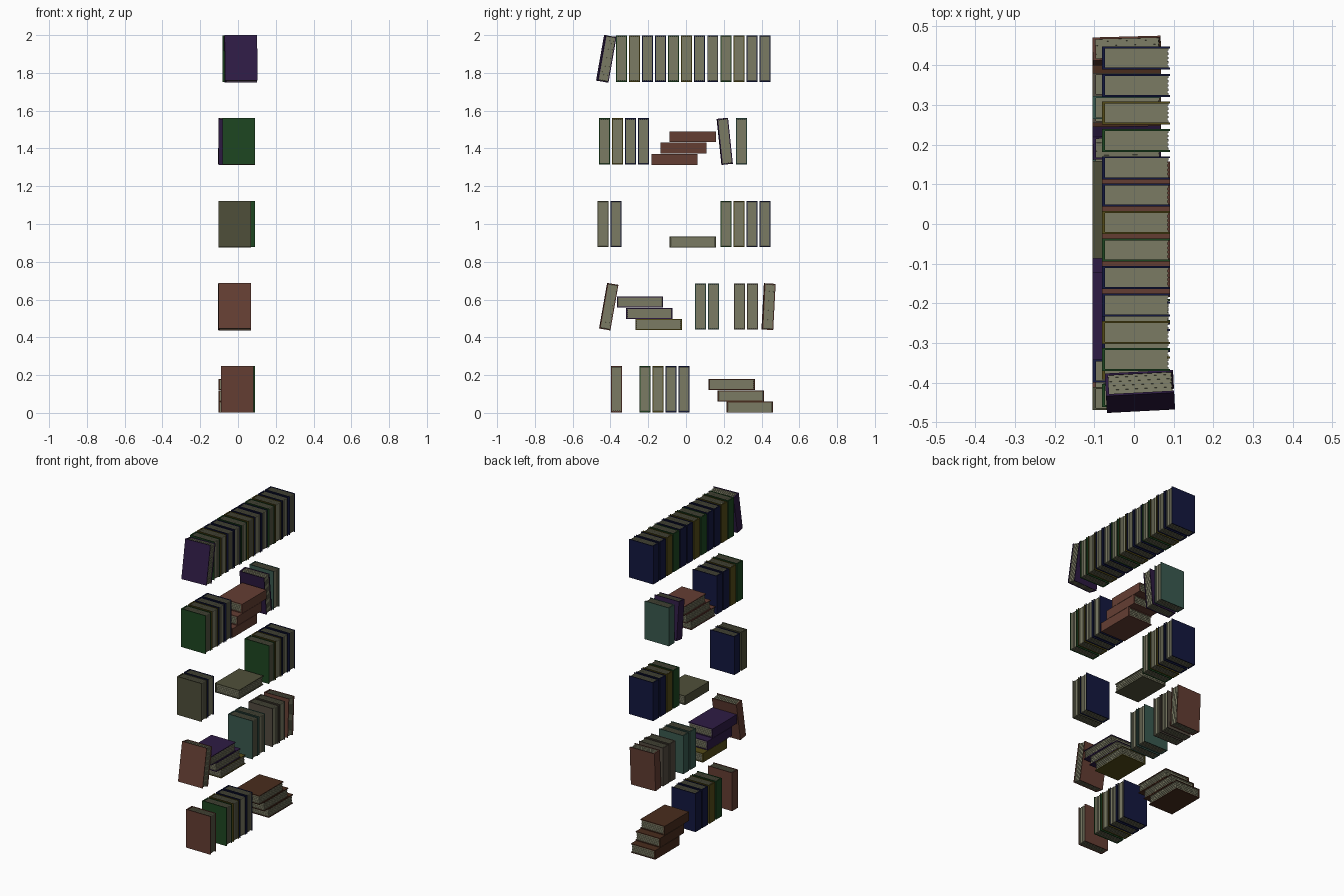
import bpy, bmesh
from math import radians, pi
from mathutils import Matrix

if "Cube" in bpy.data.objects:
    bpy.data.objects.remove(bpy.data.objects["Cube"])

D, T, H = 0.172, 0.058, 0.245      # book depth (x), thickness (y), height (z)
ROW = 0.4375                       # shelf spacing
XA, XB = 0.005, -0.018             # the two depths books are pushed to


def material(name, rgb):
    m = bpy.data.materials.new(name)
    m.diffuse_color = [(c / 255) ** 2.2 for c in rgb] + [1]
    m.use_nodes = True
    m.node_tree.nodes["Principled BSDF"].inputs["Base Color"].default_value = m.diffuse_color
    return m


PAPER = material("paper", (122, 122, 100))
COLORS = {n: material(n, c) for n, c in {
    "green": (35, 72, 38), "olive": (84, 76, 30), "blue": (26, 30, 66),
    "purple": (50, 33, 70), "brown": (100, 64, 54), "umber": (74, 48, 35),
    "drab": (80, 80, 60), "teal": (60, 90, 80), "taupe": (84, 76, 66)}.items()}


def loft(bm, rings, mat):
    """Skin a list of equal-length point loops and cap both ends."""
    loops = [[bm.verts.new(p) for p in r] for r in rings]
    n = len(loops[0])
    faces = [bm.faces.new(loops[0]), bm.faces.new(loops[-1])]
    for a, b in zip(loops, loops[1:]):
        for i in range(n):
            j = (i + 1) % n
            faces.append(bm.faces.new((a[i], a[j], b[j], b[i])))
    for f in faces:
        f.material_index = mat


def book_mesh(color):
    bm = bmesh.new()
    x, y, z, c, s = D / 2, T / 2, H / 2, 0.005, 0.008
    # U-shaped cover, spine at -x
    u = [(-x, -y), (x, -y), (x, -y + c), (-x + s, -y + c),
         (-x + s, y - c), (x, y - c), (x, y), (-x, y)]
    loft(bm, [[(px, py, h) for px, py in u] for h in (-z, z)], 0)
    # ridged page block
    rings, n = [], 9
    w = (T - 2 * c) / n
    for k in range(n):
        i = 0.004 if k % 2 == 0 else 0.006
        for py in (-y + c + k * w, -y + c + (k + 1) * w):
            rings.append([(-x + s, py, -z + i), (x - i, py, -z + i),
                          (x - i, py, z - i), (-x + s, py, z - i)])
    loft(bm, rings, 1)
    bmesh.ops.recalc_face_normals(bm, faces=bm.faces)
    me = bpy.data.meshes.new(color + "_book")
    bm.to_mesh(me)
    bm.free()
    me.materials.append(COLORS[color])
    me.materials.append(PAPER)
    return me


MESHES = {c: book_mesh(c) for c in COLORS}


def book(kind, color, x, y, z, tilt=0, turn=0):
    """Place a book by its centre; tilt tips the top toward +y."""
    ob = bpy.data.objects.new(f"{color}_{kind}_book", MESHES[color])
    ob.matrix_world = (Matrix.Translation((x, y, z)) @ Matrix.Rotation(turn, 4, 'Z')
                       @ Matrix.Rotation(-radians(tilt), 4, 'X'))
    bpy.context.collection.objects.link(ob)


def upright(row, x, y, colors):
    for i, c in enumerate(colors):
        book("upright", c, x, y + 0.0691 * i, row * ROW + H / 2 + 0.003)


def stack(row, x, y, step, colors, flip=False):
    for i, c in enumerate(colors):
        book("lying", c, x, y + step * i, row * ROW + T / 2 + 0.0597 * i + 0.001,
             90, pi if flip else 0)


def leaning(row, x, y, color, tilt, turn):
    book("leaning", color, x, y, row * ROW + 0.125, tilt, radians(turn))


SET = ["green", "olive", "blue", "blue"]

# bottom row
upright(0, -0.004, -0.368, ["brown"])
upright(0, XA, -0.218, SET)
stack(0, XB, 0.338, -0.048, ["umber"] * 3)

# second row
leaning(1, XB, -0.409, "brown", 10, 1)
stack(1, XB, -0.145, -0.049, ["olive", "purple", "purple"])
upright(1, XB, 0.077, ["teal"] * 2)
upright(1, XB, 0.283, ["taupe"] * 2)
leaning(1, XB, 0.437, "brown", 3, 1.5)

# third row
upright(2, XB, -0.440, ["drab", "blue"])
stack(2, XB, 0.036, 0, ["drab"])
upright(2, XA, 0.211, SET)

# fourth row
upright(3, XA, -0.432, SET)
stack(3, XA, -0.061, 0.048, ["brown"] * 3, flip=True)
leaning(3, XB, 0.205, "purple", -6, 1)
upright(3, XB, 0.293, ["teal"])

# top row
leaning(4, 0.015, -0.422, "purple", 10, 3)
upright(4, XA, -0.342, SET * 3)
